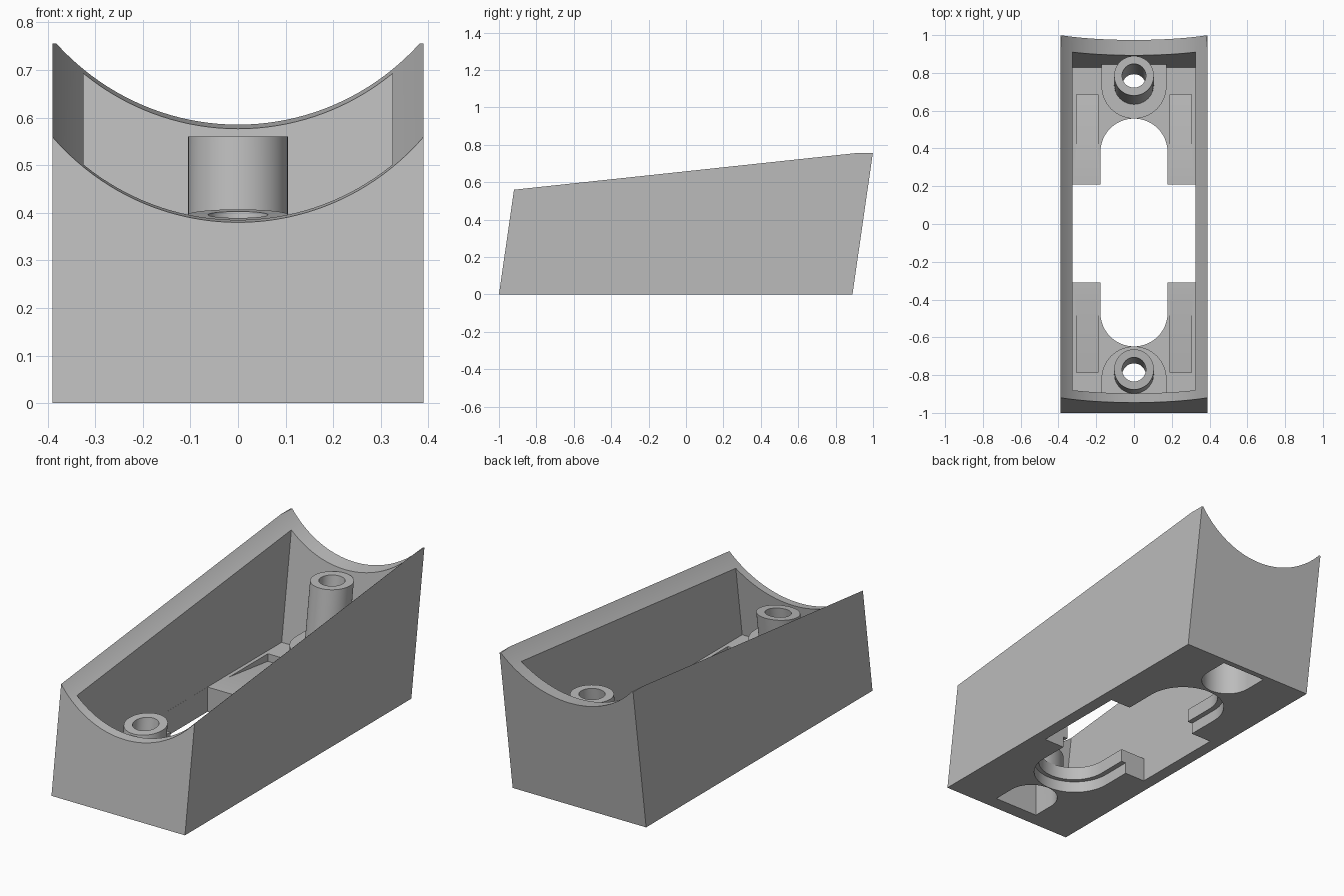
import bpy, bmesh, math
from mathutils import Matrix, Vector

LEAN = 0.144      # end walls and posts lean back by this much per unit height
SLOPE = 0.107     # rise of the saddle along the length
FLOOR = 0.13

if "Cube" in bpy.data.objects:
    bpy.data.objects.remove(bpy.data.objects["Cube"])

grey = bpy.data.materials.new("plain_grey")
grey.use_nodes = True
colour = (0.5, 0.5, 0.5, 1)
grey.diffuse_color = colour
grey.node_tree.nodes["Principled BSDF"].inputs["Base Color"].default_value = colour


def add_object(name, bm):
    bmesh.ops.recalc_face_normals(bm, faces=bm.faces)
    mesh = bpy.data.meshes.new(name)
    bm.to_mesh(mesh)
    bm.free()
    obj = bpy.data.objects.new(name, mesh)
    bpy.context.collection.objects.link(obj)
    return obj


def prism(name, outline, z0, z1, lean=0, tilt0=0, tilt1=0, pivot=0):
    """Extrude an xy outline; ends may tilt about the pivot y, sides may lean."""
    bm = bmesh.new()
    rings = []
    for z, tilt in ((z0, tilt0), (z1, tilt1)):
        ring = []
        for x, y in outline:
            height = z + tilt * (y - pivot)
            ring.append(bm.verts.new((x, y + lean * height, height)))
        rings.append(ring)
    low, high = rings
    bm.faces.new(low)
    bm.faces.new(high)
    for i in range(len(low)):
        j = (i + 1) % len(low)
        bm.faces.new((low[i], low[j], high[j], high[i]))
    return add_object(name, bm)


def rect(x0, x1, y0, y1):
    return [(x0, y0), (x1, y0), (x1, y1), (x0, y1)]


def arc(r, cy, start, end, steps=32):
    angles = [math.radians(start + (end - start) * i / steps) for i in range(steps + 1)]
    return [(r * math.cos(a), cy + r * math.sin(a)) for a in angles]


def circle(r, cy):
    return arc(r, cy, 0, 360, 48)[:-1]


def stadium(r, y0, y1):
    return arc(r, y1, 0, 180) + arc(r, y0, 180, 360)


def tongue(r, cy, y_end):
    """Half circle facing the middle with straight sides running to y_end."""
    if y_end > cy:
        return arc(r, cy, 180, 360) + [(r, y_end), (-r, y_end)]
    return arc(r, cy, 0, 180) + [(-r, y_end), (r, y_end)]


def combine(target, tool, operation):
    mod = target.modifiers.new("combine", 'BOOLEAN')
    mod.operation, mod.solver, mod.object = operation, 'EXACT', tool
    bpy.context.view_layer.update()
    graph = bpy.context.evaluated_depsgraph_get()
    mesh = bpy.data.meshes.new_from_object(target.evaluated_get(graph))
    target.modifiers.clear()
    target.data = mesh
    bpy.data.objects.remove(tool)


# Leaning block
housing = prism("housing", rect(-0.39, 0.39, -1, 0.89), 0, 0.756, LEAN)

# Round saddle cut along the top
bm = bmesh.new()
bmesh.ops.create_cone(bm, cap_ends=True, segments=160, radius1=0.52, radius2=0.52, depth=4)
turn = Matrix.Rotation(math.atan(SLOPE) - math.pi / 2, 4, 'X')
bmesh.ops.transform(bm, matrix=Matrix.Translation(Vector((0, 0, 1.004))) @ turn, verts=bm.verts)
combine(housing, add_object("saddle_cutter", bm), 'DIFFERENCE')

# Inner cavity
combine(housing, prism("cavity_cutter", rect(-0.325, 0.325, -0.952, 0.81), FLOOR, 1.2, LEAN),
        'DIFFERENCE')

# Raised pads and screw posts at both ends
combine(housing, prism("back_pad", tongue(0.172, 0.73, 0.86), 0.1, 0.24), 'UNION')
combine(housing, prism("front_pad", tongue(0.172, -0.82, -0.945), 0.1, 0.24), 'UNION')
combine(housing, prism("back_post", circle(0.105, 0.704), 0.2, 0.56, LEAN), 'UNION')
combine(housing, prism("front_post", circle(0.105, -0.827), 0.2, 0.396, LEAN,
                       tilt1=SLOPE, pivot=-0.827), 'UNION')

# Floor opening: wide middle, long round-ended slot, stepped underside
cutters = [
    prism("opening_cutter", rect(-0.3245, 0.3245, -0.31, 0.21), -0.1, 0.2),
    prism("slot_cutter", stadium(0.178, -0.47, 0.38), -0.1, 0.3),
    prism("step_cutter", stadium(0.205, -0.465, 0.385), -0.1, 0.06),
]

# Screw holes and the pockets beneath them
for cy, pocket_y, pocket_end in ((0.704, 0.735, 0.86), (-0.827, -0.805, -0.925)):
    cutters.append(prism("hole_cutter", circle(0.063, cy), -0.1, 0.8, LEAN))
    cutters.append(prism("pocket_cutter", tongue(0.13, pocket_y, pocket_end), -0.1, 0.18))

# Shallow ramps sunk into the floor on both sides
for x0, x1 in ((0.19, 0.305), (-0.305, -0.19)):
    for near, far in ((0.36, 0.685), (-0.41, -0.785)):
        y0, y1 = min(near, far), max(near, far)
        cutters.append(prism("ramp_cutter", rect(x0, x1, y0, y1), FLOOR, 0.2,
                             tilt0=-0.04 / (far - near), pivot=near))

for cutter in cutters:
    combine(housing, cutter, 'DIFFERENCE')

# Colour and shading
housing.data.materials.clear()
housing.data.materials.append(grey)
for face in housing.data.polygons:
    face.material_index = 0
for obj in bpy.context.selected_objects:
    obj.select_set(False)
housing.select_set(True)
bpy.context.view_layer.objects.active = housing
bpy.ops.object.shade_smooth_by_angle(angle=math.radians(30))
